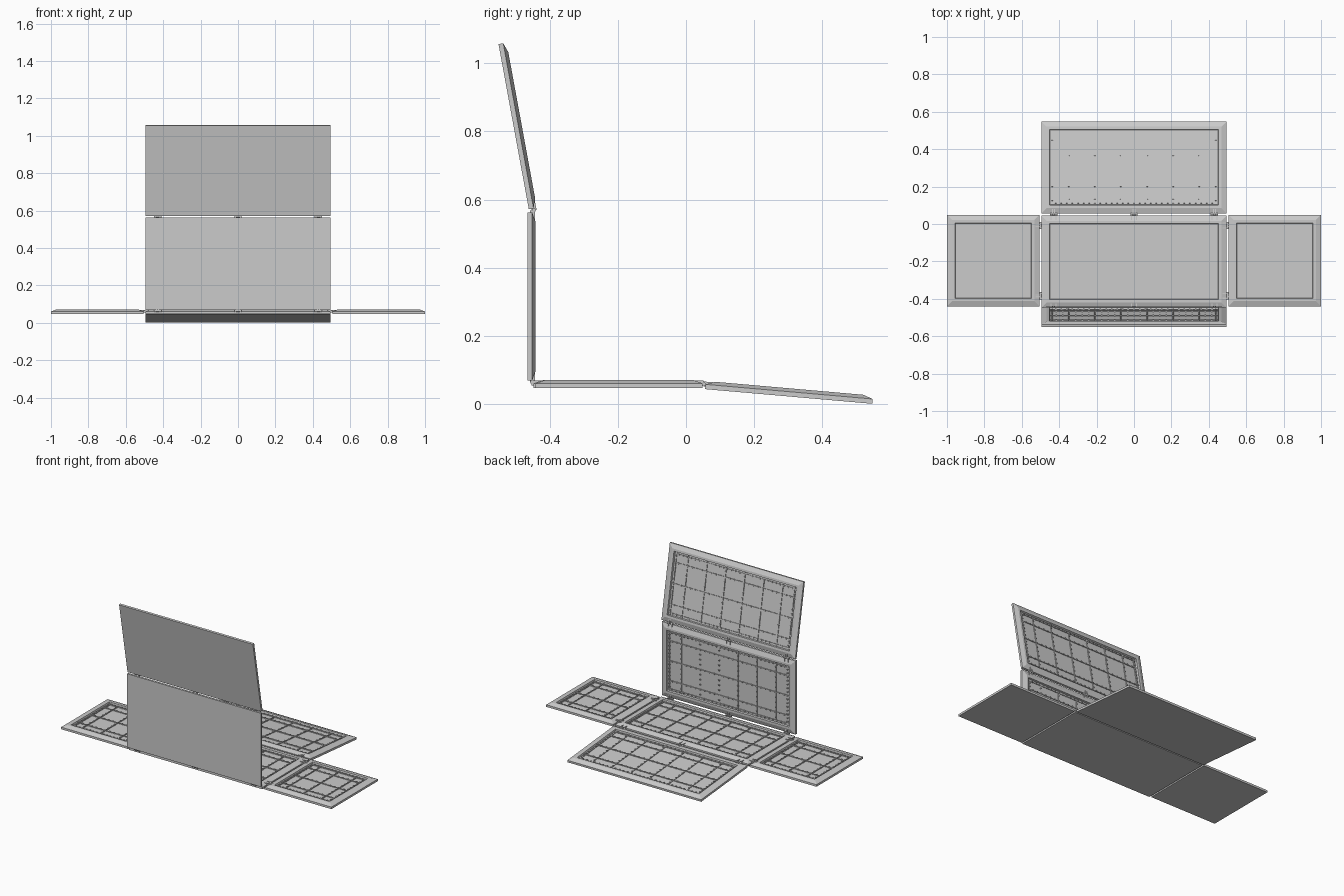
import bpy, bmesh, math
from mathutils import Matrix, Vector

if "Cube" in bpy.data.objects:
    bpy.data.objects.remove(bpy.data.objects["Cube"])

T = 0.024        # panel thickness
FLOOR = 0.013    # height of the recessed floor
BORDER = 0.046   # frame width


def frame(origin, v, w):
    """Local frame: u along the hinge edge, v away from it, w to the inner side."""
    v, w = Vector(v).normalized(), Vector(w).normalized()
    m = Matrix((v.cross(w), v, w)).transposed().to_4x4()
    m.translation = Vector(origin)
    return m


def finish(bm, name, m):
    bmesh.ops.recalc_face_normals(bm, faces=bm.faces)
    me = bpy.data.meshes.new(name)
    bm.to_mesh(me)
    bm.free()
    ob = bpy.data.objects.new(name, me)
    ob.matrix_world = m
    bpy.context.collection.objects.link(ob)
    return ob


def box(bm, u0, u1, v0, v1, w0, w1):
    mat = Matrix.Translation(((u0 + u1) / 2, (v0 + v1) / 2, (w0 + w1) / 2)) @ \
        Matrix.Diagonal((u1 - u0, v1 - v0, w1 - w0, 1))
    bmesh.ops.create_cube(bm, size=1, matrix=mat)


def panel(name, m, width, length, columns, rows):
    # chamfered tray: stacked rectangular rings, capped below and at the floor
    bm = bmesh.new()
    rings = []
    for inset, w in ((0, 0), (0, 0.014), (0.028, T), (BORDER - 0.003, T), (BORDER, FLOOR)):
        a, b = width / 2 - inset, length - inset
        rings.append([bm.verts.new(p) for p in
                      ((-a, inset, w), (a, inset, w), (a, b, w), (-a, b, w))])
    for lo, hi in zip(rings, rings[1:]):
        for i in range(4):
            j = (i + 1) % 4
            bm.faces.new((lo[i], lo[j], hi[j], hi[i]))
    bm.faces.new(rings[0][::-1])
    bm.faces.new(rings[-1])
    finish(bm, name + "_tray", m)

    # grid of thin ribs with rows of studs
    bm = bmesh.new()
    a, r = width / 2 - BORDER, 0.0025
    v0, v1 = BORDER, length - BORDER
    top = FLOOR + 0.004

    def stud(u, v):
        box(bm, u - 0.004, u + 0.004, v - 0.004, v + 0.004, FLOOR - 0.001, top + 0.003)

    for u in columns:
        box(bm, u - r, u + r, v0, v1, FLOOR - 0.001, top)
        n = round((v1 - v0) / 0.034)
        for i in range(1, n):
            stud(u, v0 + (v1 - v0) * i / n)
    for v in rows:
        box(bm, -a, a, v - r, v + r, FLOOR - 0.001, top + 0.001)
        n = round(2 * a / 0.034)
        for i in range(1, n):
            stud(-a + 2 * a * i / n, v)
    # perimeter bead and studs
    for s in (-1, 1):
        u = s * (a - 0.012)
        v = length / 2 + s * (length / 2 - BORDER - 0.012)
        box(bm, u - r, u + r, v0, v1, FLOOR - 0.001, top)
        box(bm, -a, a, v - r, v + r, FLOOR - 0.001, top)
        for i in range(1, 16):
            stud(u, v0 + (v1 - v0) * i / 16)
        n = round(2 * a / 0.03)
        for i in range(1, n):
            stud(-a + 2 * a * i / n, v)
    finish(bm, name + "_ribs", m)


def hinge(name, m, positions, offset, pin):
    # paired lugs lying on the edge chamfer, with an optional pin
    bm = bmesh.new()
    for p in positions:
        for s in (-1, 1):
            c = p + s * offset
            box(bm, c - 0.003, c + 0.003, -0.006, 0.026, 0.008, T - 0.002)
        if pin:
            rot = Matrix.Translation((p, -0.005, 0.014)) @ Matrix.Rotation(math.pi / 2, 4, 'Y')
            bmesh.ops.create_cone(bm, cap_ends=True, segments=12, radius1=0.006,
                                  radius2=0.006, depth=0.04, matrix=rot)
    finish(bm, name, m)


X, Y, Z = Vector((1, 0, 0)), Vector((0, 1, 0)), Vector((0, 0, 1))
tf, tu = math.radians(5), math.radians(10.4)
H = 0.047                                # underside height of the flat panels
wide_cols = [s * c for c in (0.07, 0.21, 0.35) for s in (-1, 1)]
side_cols = [-0.133, 0, 0.133]
rows = [0.113, 0.246, 0.379]

frames = {
    "floor_panel": frame((0, -0.447, H), Y, Z),
    "front_flap": frame((0, 0.056, 0.0442), (0, math.cos(tf), -math.sin(tf)),
                        (0, math.sin(tf), math.cos(tf))),
    "back_wall": frame((0, -0.465, 0.07), Z, Y),
    "upper_wall": frame((0, -0.461, 0.572), (0, -math.sin(tu), math.cos(tu)),
                        (0, math.cos(tu), math.sin(tu))),
    "right_wing": frame((0.505, -0.196, H), X, Z),
    "left_wing": frame((-0.505, -0.196, H), -X, Z),
}

# six panels, child hinges on all but the floor
wide_hinges, side_hinges = (-0.43, 0, 0.43), (-0.188, 0.188)
for name, m in frames.items():
    side = "wing" in name
    panel(name, m, 0.49 if side else 0.99, 0.495 if side else 0.492,
          side_cols if side else wide_cols, rows)
    if name != "floor_panel":
        hinge(name + "_hinge", m, side_hinges if side else wide_hinges, 0.005, True)

# matching lugs on the floor edges and the top of the back wall
for name, m, pos in (
        ("floor_front_lugs", frame((0, 0.045, H), -Y, Z), wide_hinges),
        ("floor_back_lugs", frame((0, -0.447, H), Y, Z), wide_hinges),
        ("floor_right_lugs", frame((0.495, -0.196, H), -X, Z), side_hinges),
        ("floor_left_lugs", frame((-0.495, -0.196, H), X, Z), side_hinges),
        ("back_wall_top_lugs", frame((0, -0.465, 0.562), -Z, Y), wide_hinges)):
    hinge(name, m, pos, 0.013, False)
